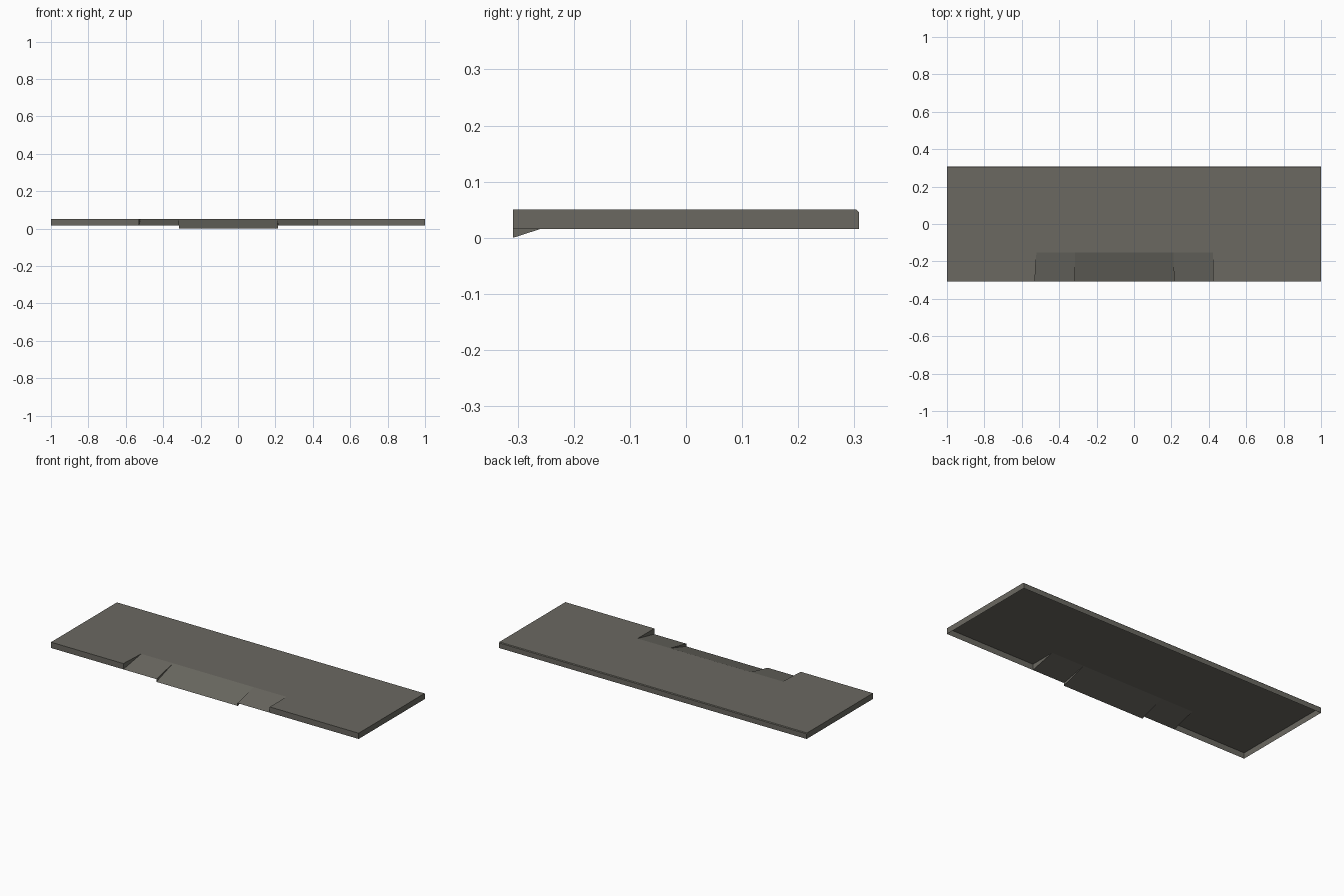
import bpy, bmesh

if "Cube" in bpy.data.objects:
    bpy.data.objects.remove(bpy.data.objects["Cube"])

X, Y, TOP, LOW = 1.0, 0.308, 0.05, 0.016   # slab half sizes, top and skirt heights
RY, BEV = -0.153, 0.004                    # ramp hinge line, back edge chamfer
# ramp dividers: (x at hinge, x at kerb)
A, B, C, D = (-0.522, -0.53), (-0.315, -0.315), (0.21, 0.214), (0.422, 0.422)


def material(name, col):
    m = bpy.data.materials.new(name)
    m.diffuse_color = (*col, 1)
    m.use_nodes = True
    m.node_tree.nodes["Principled BSDF"].inputs["Base Color"].default_value = m.diffuse_color
    return m


concrete = material("grey concrete", (0.145, 0.14, 0.12))


def part(name, polys, mat):
    bm = bmesh.new()
    for p in polys:
        bm.faces.new([bm.verts.new(v) for v in p])
    bmesh.ops.remove_doubles(bm, verts=bm.verts, dist=1e-5)
    me = bpy.data.meshes.new(name)
    bm.to_mesh(me)
    bm.free()
    ob = bpy.data.objects.new(name, me)
    bpy.context.collection.objects.link(ob)
    me.materials.append(mat)


def wall(a, b, top=TOP):
    return [(*a, LOW), (*b, LOW), (*b, top), (*a, top)]


# Pavement slab: notched top, chamfered back edge and open skirt
yb = Y - BEV
outline = [(-X, -Y), (A[1], -Y), (A[0], RY), (D[0], RY), (D[1], -Y),
           (X, -Y), (X, yb), (-X, yb)]
slab = [[(x, y, TOP) for x, y in outline],
        [(-X, yb, TOP), (X, yb, TOP), (X, Y, TOP - BEV), (-X, Y, TOP - BEV)],
        wall((X, Y), (-X, Y), TOP - BEV),
        wall((-X, -Y), (A[1], -Y)), wall((D[1], -Y), (X, -Y)),
        [(X, -Y, LOW), (X, Y, LOW), (X, Y, TOP - BEV), (X, yb, TOP), (X, -Y, TOP)],
        [(-X, Y, LOW), (-X, -Y, LOW), (-X, -Y, TOP), (-X, yb, TOP), (-X, Y, TOP - BEV)]]
part("pavement_slab", slab, concrete)


# Sloping panels from the hinge line down to the kerb
def ramp(l, r, z):
    return [(l[1], -Y, z), (r[1], -Y, z), (r[0], RY, TOP), (l[0], RY, TOP)]


# Triangular cheek between two slopes; side +1 faces right
def cheek(d, z0, z1, side):
    t = [(d[0], RY, TOP), (d[1], -Y, z1), (d[1], -Y, z0)]
    return t if side > 0 else t[::-1]


part("main_ramp", [ramp(B, C, 0)], concrete)
part("side_ramps", [ramp(A, B, LOW), ramp(C, D, LOW)], concrete)
part("ramp_cheeks", [cheek(A, LOW, TOP, 1), cheek(B, 0, LOW, 1),
                     cheek(C, 0, LOW, -1), cheek(D, LOW, TOP, -1)], concrete)
